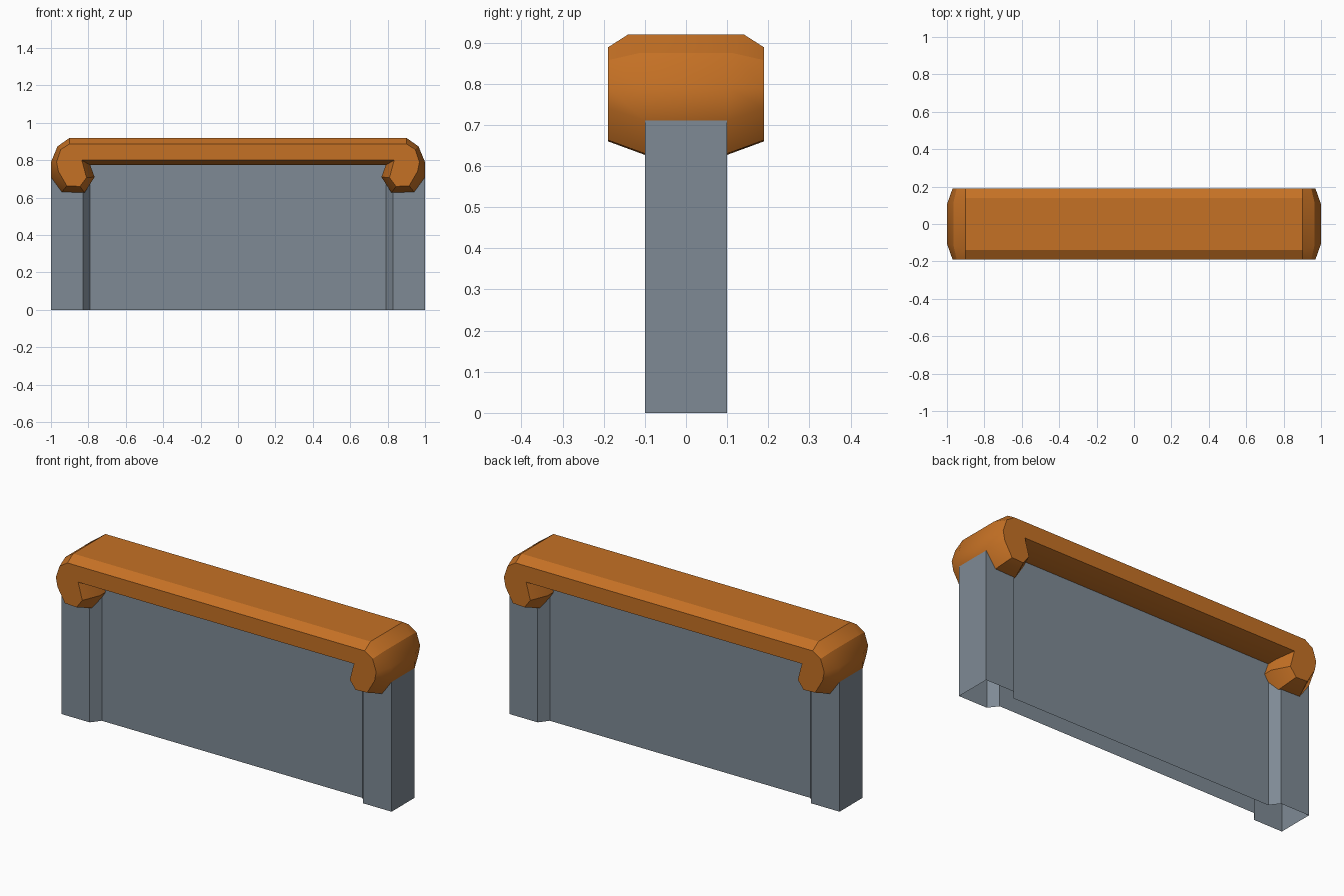
import bpy, bmesh, math

if "Cube" in bpy.data.objects:
    bpy.data.objects.remove(bpy.data.objects["Cube"])


def material(name, rgb):
    m = bpy.data.materials.new(name)
    m.diffuse_color = (*rgb, 1)
    m.use_nodes = True
    m.node_tree.nodes["Principled BSDF"].inputs["Base Color"].default_value = m.diffuse_color
    return m


def finish(bm, name, mat):
    bmesh.ops.recalc_face_normals(bm, faces=bm.faces)
    me = bpy.data.meshes.new(name)
    bm.to_mesh(me)
    bm.free()
    me.materials.append(mat)
    ob = bpy.data.objects.new(name, me)
    bpy.context.collection.objects.link(ob)
    return ob


def bridge(bm, a, b):
    n = len(a)
    for i in range(n):
        j = (i + 1) % n
        bm.faces.new((a[i], a[j], b[j], b[i]))


orange = material("orange", (0.56, 0.165, 0.018))
grey = material("slate grey", (0.21, 0.255, 0.30))

# Wall with thicker end pillars: plan outline extruded up, open at the bottom
quarter = [(1.0, 0.1), (0.828, 0.1), (0.79, 0.05)]
back = quarter + [(-x, y) for x, y in reversed(quarter)]
plan = back + [(-x, -y) for x, y in back]
bm = bmesh.new()
low = [bm.verts.new((x, y, 0)) for x, y in plan]
# outer top corners stay lower so they tuck into the cap
high = [bm.verts.new((x, y, 0.71 if abs(x) > 0.99 else 0.78)) for x, y in plan]
bridge(bm, low, high)
bm.faces.new(high)
finish(bm, "wall", grey)

# Cap with curled ends: half profiles as (x, z) for the side faces,
# and (x, z, depth) for the fuller middle section
side = [(0.90, 0.888), (0.948, 0.857), (0.97, 0.79), (0.96, 0.74),
        (0.915, 0.663), (0.845, 0.66), (0.81, 0.707), (0.835, 0.80)]
mid = [(0.90, 0.92, 0.14), (0.965, 0.874, 0.115), (1.0, 0.79, 0.105), (1.0, 0.71, 0.10),
       (0.942, 0.63, 0.10), (0.82, 0.627, 0.10), (0.767, 0.71, 0.10), (0.79, 0.774, 0.11)]
side = [(x, z, 0.19) for x, z in side]


def full(half):
    return half + [(-x, z, d) for x, z, d in reversed(half)]


bm = bmesh.new()
loops = [[bm.verts.new((x, s * d, z)) for x, z, d in full(p)]
         for p, s in ((side, -1), (mid, -1), (mid, 1), (side, 1))]
for a, b in zip(loops, loops[1:]):
    bridge(bm, a, b)
bm.faces.new(loops[0])
bm.faces.new(loops[-1])
cap = finish(bm, "cap", orange)

# Soften only the shallow bends around the curled ends
bpy.context.view_layer.objects.active = cap
cap.select_set(True)
bpy.ops.object.shade_smooth_by_angle(angle=math.radians(28))
